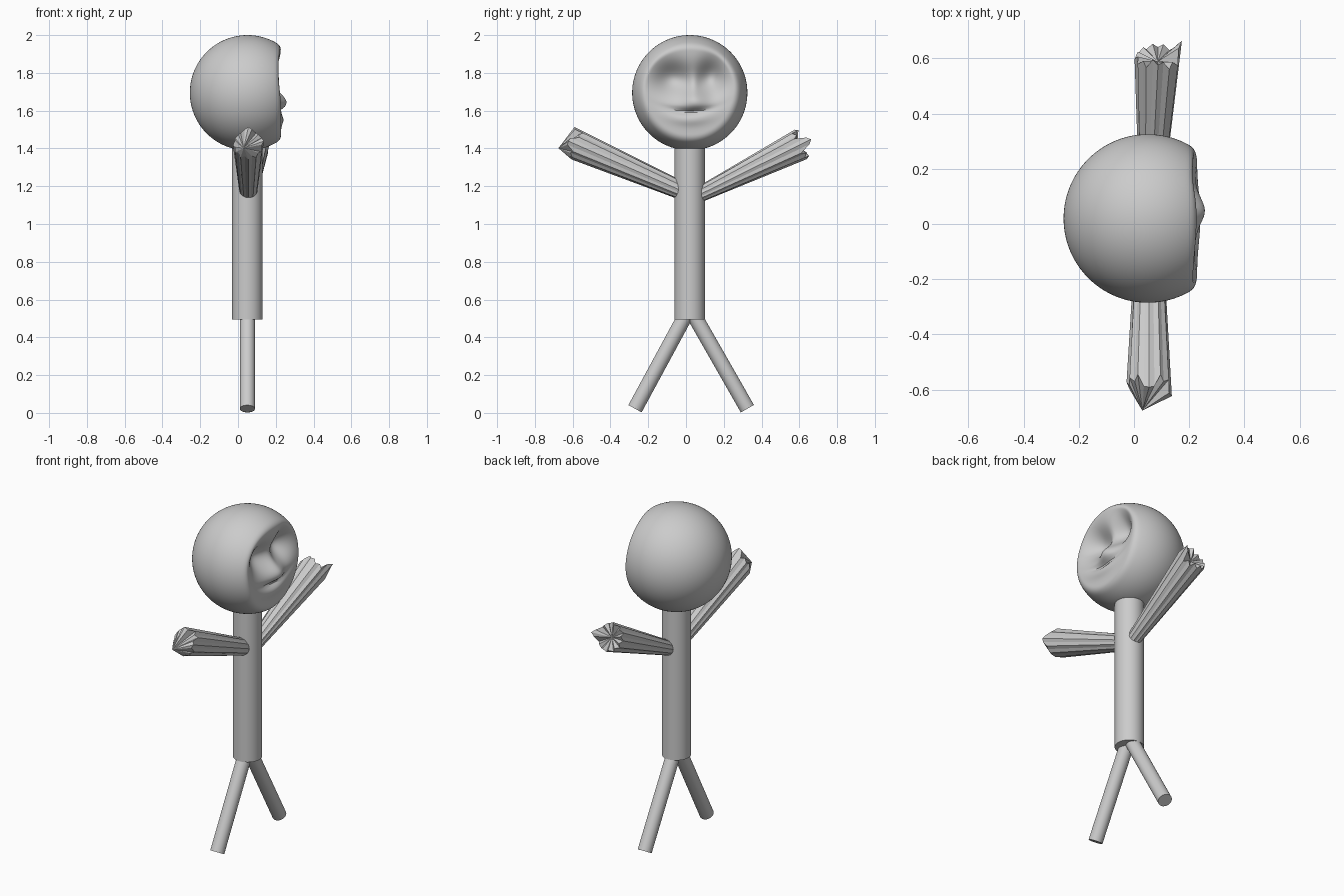
import bpy, bmesh, math
from mathutils import Vector

if "Cube" in bpy.data.objects:
    bpy.data.objects.remove(bpy.data.objects["Cube"])


def add_object(name, bm, smooth=False):
    bmesh.ops.recalc_face_normals(bm, faces=bm.faces)
    mesh = bpy.data.meshes.new(name)
    bm.to_mesh(mesh)
    bm.free()
    ob = bpy.data.objects.new(name, mesh)
    bpy.context.collection.objects.link(ob)
    if smooth:
        bpy.ops.object.select_all(action='DESELECT')
        ob.select_set(True)
        bpy.context.view_layer.objects.active = ob
        bpy.ops.object.shade_smooth_by_angle(angle=math.radians(35))
    return ob


def rod(name, a, b, radius):
    a, b = Vector(a), Vector(b)
    bm = bmesh.new()
    bmesh.ops.create_cone(bm, cap_ends=True, segments=32, radius1=radius,
                          radius2=radius, depth=(b - a).length)
    rot = (b - a).to_track_quat('Z', 'Y').to_matrix()
    for v in bm.verts:
        v.co = rot @ v.co + (a + b) / 2
    add_object(name, bm, True)


def bump(y, z, cy, cz, sy, sz):
    return math.exp(-((y - cy) / sy) ** 2 - ((z - cz) / sz) ** 2)


def face_depth(y, z):
    # flattened face with brow hollow, eye sockets, nose and mouth
    x = 0.228
    x -= 0.045 * bump(y, z, 0.03, 1.755, 0.17, 0.08)
    x -= 0.060 * bump(y, z, -0.08, 1.775, 0.085, 0.085)
    x -= 0.065 * bump(y, z, 0.135, 1.785, 0.065, 0.09)
    x += 0.035 * bump(y, z, 0.05, 1.65, 0.07, 0.05)
    x += 0.015 * bump(y, z, 0.04, 1.74, 0.03, 0.07)
    curve = 1.595 + 1.2 * (y - 0.02) ** 2
    x -= 0.022 * bump(y, z, 0.02, curve, 0.11, 0.017)
    x += 0.012 * bump(y, z, 0.02, curve - 0.045, 0.12, 0.03)
    return x


# head: ball with a sculpted face on the +x side
bm = bmesh.new()
bmesh.ops.create_icosphere(bm, subdivisions=6, radius=0.305)
for v in bm.verts:
    v.co += Vector((0.05, 0.02, 1.695))
    if v.co.x > 0.06:
        limit = face_depth(v.co.y, v.co.z)
        k = 0.03
        h = max(k - abs(v.co.x - limit), 0) / k
        v.co.x = min(v.co.x, limit) - h * h * k / 4
add_object("head", bm, True)

# body and legs
rod("torso", (0.05, 0.02, 0.495), (0.05, 0.02, 1.43), 0.081)
rod("leg_left", (0.05, -0.27, 0.022), (0.05, 0.005, 0.53), 0.04)
rod("leg_right", (0.05, 0.325, 0.022), (0.05, 0.035, 0.53), 0.04)


def arm(name, start, end, r0, r1, base, spikes, apex, n=24):
    # fluted, flaring arm with a ragged end; spikes = (angle, width, height)
    start, end = Vector(start), Vector(end)
    d = (end - start).normalized()
    u = Vector((1, 0, 0))
    u = (u - d * u.dot(d)).normalized()
    w = d.cross(u)
    if w.z < 0:
        w = -w
    bm = bmesh.new()
    low, high = [], []
    for i in range(n):
        a = 2 * math.pi * i / n
        ray = u * math.cos(a) + w * math.sin(a)
        off = base + (0.012 if i % 2 else -0.008)
        for ang, width, height in spikes:
            diff = (math.degrees(a) - ang + 180) % 360 - 180
            off += height * max(0, 1 - abs(diff) / width)
        flute = 1.0 if i % 2 == 0 else 0.9
        low.append(bm.verts.new(start + ray * r0))
        high.append(bm.verts.new(end + ray * r1 * flute + d * off))
    tip = bm.verts.new(end + d * apex[0] + w * apex[1] + u * apex[2])
    for i in range(n):
        j = (i + 1) % n
        bm.faces.new((low[i], low[j], high[j], high[i]))
        bm.faces.new((high[i], high[j], tip))
    bm.faces.new(low[::-1])
    add_object(name, bm)


# arms
arm("arm_left", (0.055, -0.02, 1.175), (0.055, -0.58, 1.42), 0.048, 0.082,
    0.0, [(90, 30, 0.055), (0, 35, 0.055)], (0.08, -0.055, -0.025))
arm("arm_right", (0.06, 0.06, 1.15), (0.087, 0.615, 1.425), 0.04, 0.084,
    -0.015, [(0, 30, 0.08), (95, 28, 0.025), (270, 60, 0.01)], (-0.03, 0, 0))
